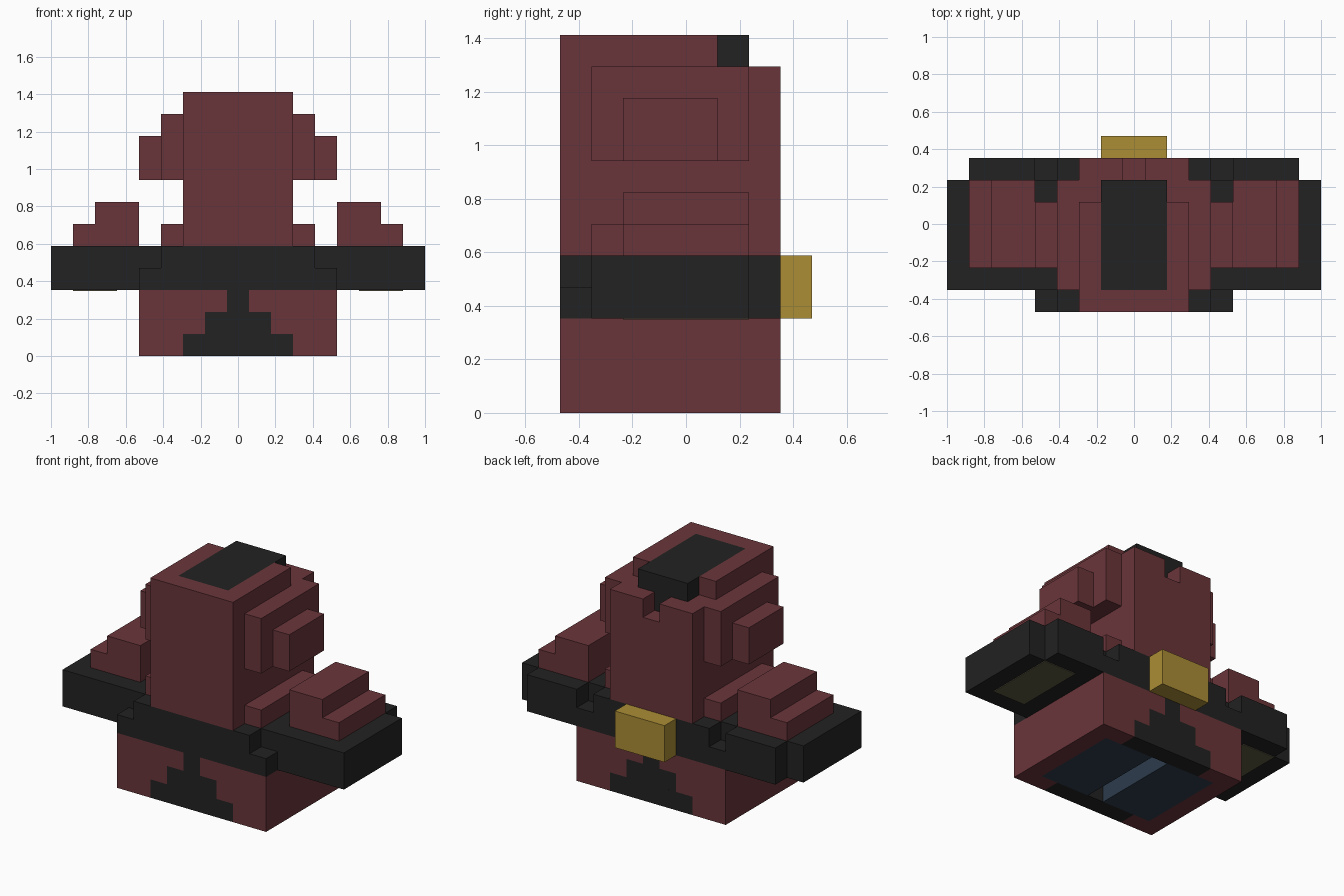
import bpy, bmesh

if "Cube" in bpy.data.objects:
    bpy.data.objects.remove(bpy.data.objects["Cube"])

U = 2 / 17  # one block


def colour(name, hex_code):
    m = bpy.data.materials.new(name)
    c = [int(hex_code[i:i + 2], 16) / 255 for i in (0, 2, 4)]
    m.diffuse_color = [v / 12.92 if v <= 0.04045 else ((v + 0.055) / 1.055) ** 2.4 for v in c] + [1]
    m.use_nodes = True
    m.node_tree.nodes["Principled BSDF"].inputs["Base Color"].default_value = m.diffuse_color
    return m


RED = colour("dark_red", "6A353A")
BLACK = colour("black", "222222")
GOLD = colour("gold", "AB8D35")
BLUE = colour("slate_blue", "2C3C4C")
TAN = colour("drab_tan", "5E5A43")


def part(name, mat, boxes, mirror=()):
    """Blocks given as x0, x1, y0, y1, z0, z1 in block units; mirror lists are copied to -x."""
    boxes = list(boxes)
    for b in mirror:
        boxes += [b, (-b[1], -b[0]) + tuple(b[2:])]
    bm = bmesh.new()
    for b in boxes:
        verts = bmesh.ops.create_cube(bm, size=1)["verts"]
        for v in verts:
            for i in range(3):
                lo, hi = b[2 * i], b[2 * i + 1]
                v.co[i] = U * (hi if v.co[i] > 0 else lo)
    me = bpy.data.meshes.new(name)
    bm.to_mesh(me)
    bm.free()
    me.materials.append(mat)
    ob = bpy.data.objects.new(name, me)
    bpy.context.collection.objects.link(ob)
    return ob


# Lower coat: one-block walls, with a stepped black opening front and back
opening, coat = [], [(3.5, 4.5, -3, 2, 0, 3)]
for row, half in enumerate((2.5, 1.5, 0.5)):
    for y in (-4, 2):
        opening.append((-half, half, y, y + 1, row, row + 1))
        coat.append((half, 4.5, y, y + 1, row, row + 1))
part("coat_skirt", RED, [], coat)
part("coat_opening", BLACK, opening)

# Legs inside the coat with a slot between them
part("legs", BLUE, [(-0.5, 0.5, -3, 2, 1, 2)], [(0.5, 3.5, -3, 2, 0, 2)])

# Wide belt and arm band
part("belt_and_arms", BLACK,
     [(-8.5, 8.5, -3, 2, 3, 5),
      (-4.5, 4.5, -4, -3, 3, 4), (-3.5, 3.5, -4, -3, 4, 5),
      (-7.5, 7.5, 2, 3, 3, 4), (-3.5, 3.5, 2, 3, 4, 5)],
     [(4.5, 7.5, 2, 3, 4, 5)])
part("hand_plates", TAN, [], [(5.5, 7.5, -2, 2, 2.96, 3)])
part("back_buckle", GOLD, [(-1.5, 1.5, 3, 4, 3, 5)])

# Stepped shoulders and collar blocks
part("shoulders", RED, [], [(4.5, 6.5, -2, 2, 5, 7), (6.5, 7.5, -2, 2, 5, 6)])
part("collar", RED, [], [(2.5, 3.5, -3, 2, 5, 6)])

# Head with open top frame and a notch at the back
part("head", RED,
     [(-2.5, 2.5, -4, 3, 5, 10), (-2.5, 2.5, -4, 1, 10, 11), (-2.5, 2.5, -4, -3, 11, 12)],
     [(0.5, 2.5, 1, 3, 10, 11), (1.5, 2.5, -3, 1, 11, 12)])
part("head_top", BLACK, [(-1.5, 1.5, -3, 2, 11, 12), (-0.5, 0.5, 1, 2, 10, 11)])
part("ears", RED, [], [(2.5, 3.5, -3, 2, 8, 11), (3.5, 4.5, -2, 1, 8, 10)])
